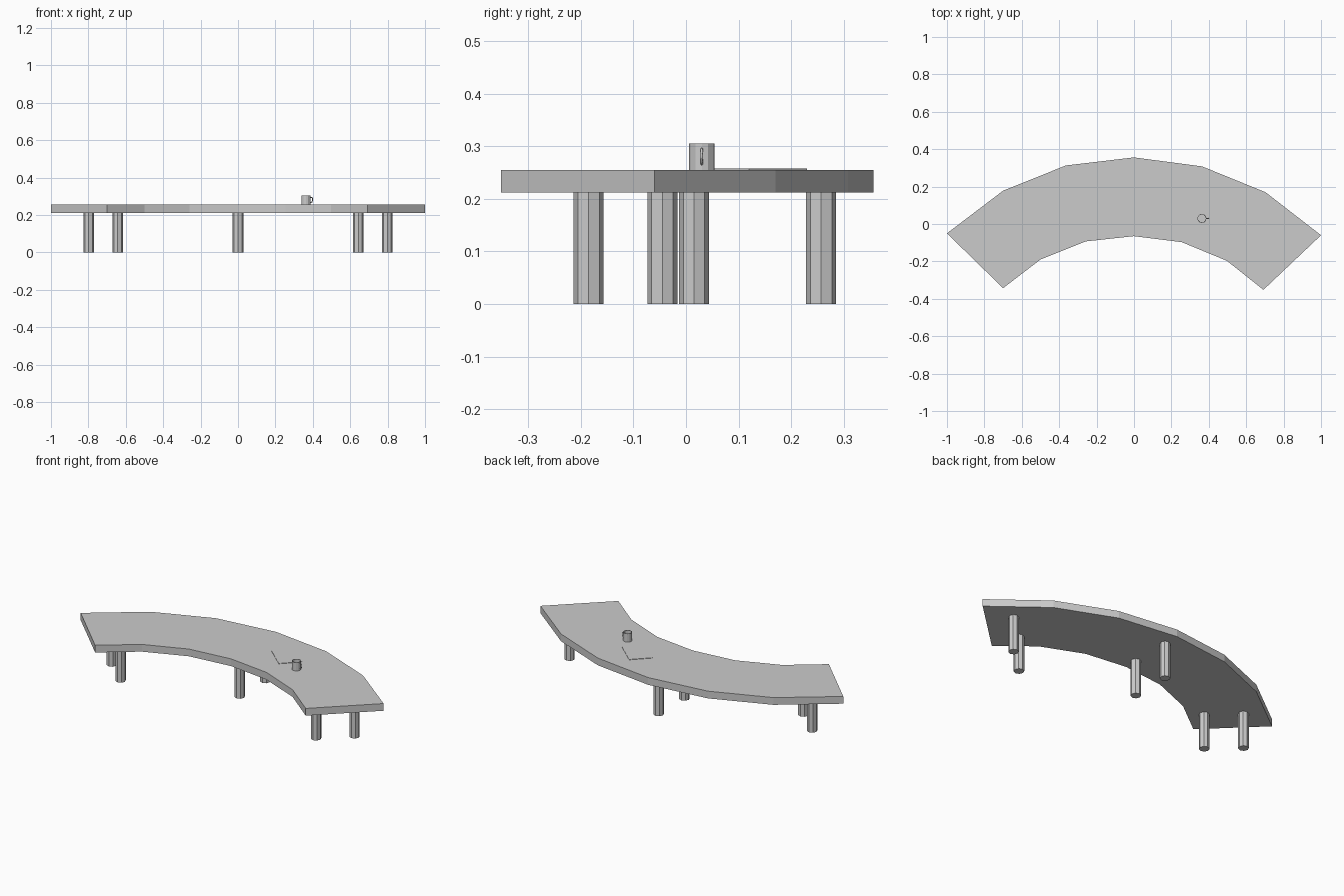
import bpy, bmesh, math
from mathutils import Vector

if "Cube" in bpy.data.objects:
    bpy.data.objects.remove(bpy.data.objects["Cube"])


def prism(name, outline, z0, z1):
    """Extrude a flat outline between two heights."""
    bm = bmesh.new()
    face = bm.faces.new([bm.verts.new((x, y, z0)) for x, y in outline])
    top = bmesh.ops.extrude_face_region(bm, geom=[face])
    for v in top["geom"]:
        if isinstance(v, bmesh.types.BMVert):
            v.co.z = z1
    bmesh.ops.recalc_face_normals(bm, faces=bm.faces)
    me = bpy.data.meshes.new(name)
    bm.to_mesh(me)
    bm.free()
    ob = bpy.data.objects.new(name, me)
    bpy.context.collection.objects.link(ob)
    return ob


def ring(cx, cy, r, n):
    return [(cx + r * math.cos(2 * math.pi * i / n),
             cy + r * math.sin(2 * math.pi * i / n)) for i in range(n)]


# Curved table top
outer = [(-1, -.05), (-.7, .178), (-.364, .313), (0, .356),
         (.364, .308), (.703, .17), (1, -.06)]
inner = [(.692, -.352), (.497, -.197), (.255, -.097), (0, -.065),
         (-.258, -.093), (-.5, -.19), (-.7, -.343)]
prism("table_top", outer + inner, .212, .255)

# Octagonal legs in three pairs
for side, s in (("left", -1), ("right", 1)):
    prism(side + "_outer_leg", ring(.798 * s, -.045, .0285, 8), 0, .213)
    prism(side + "_inner_leg", ring(.643 * s, -.185, .0285, 8), 0, .213)
prism("middle_back_leg", ring(0, .257, .0285, 8), 0, .213)
prism("middle_front_leg", ring(0, .015, .0285, 8), 0, .213)

# Thin sheet lying on the top
prism("paper_sheet", [(.123, .14), (.247, .03), (.337, .12), (.213, .23)], .255, .2575)

# Mug: hollow cup with a floor
mx, my, n = .363, .03, 12
bm = bmesh.new()
rings = []
for r, z in ((.0245, .255), (.0245, .305), (.0215, .305), (.0215, .262)):
    rings.append([bm.verts.new((x, y, z)) for x, y in ring(mx, my, r, n)])
for a, b in zip(rings, rings[1:]):
    for i in range(n):
        j = (i + 1) % n
        bm.faces.new((a[i], a[j], b[j], b[i]))
bm.faces.new(rings[0][::-1])
bm.faces.new(rings[-1])
bmesh.ops.recalc_face_normals(bm, faces=bm.faces)
me = bpy.data.meshes.new("mug")
bm.to_mesh(me)
bm.free()
bpy.context.collection.objects.link(bpy.data.objects.new("mug", me))

# Mug handle
cu = bpy.data.curves.new("mug_handle", "CURVE")
cu.dimensions = "3D"
cu.bevel_depth = .0025
cu.bevel_resolution = 0
cu.use_fill_caps = True
sp = cu.splines.new("POLY")
pts = [(.022, .295), (.034, .293), (.036, .28), (.032, .269), (.022, .265)]
sp.points.add(len(pts) - 1)
for p, (x, z) in zip(sp.points, pts):
    p.co = (mx + x, my, z, 1)
bpy.context.collection.objects.link(bpy.data.objects.new("mug_handle", cu))
